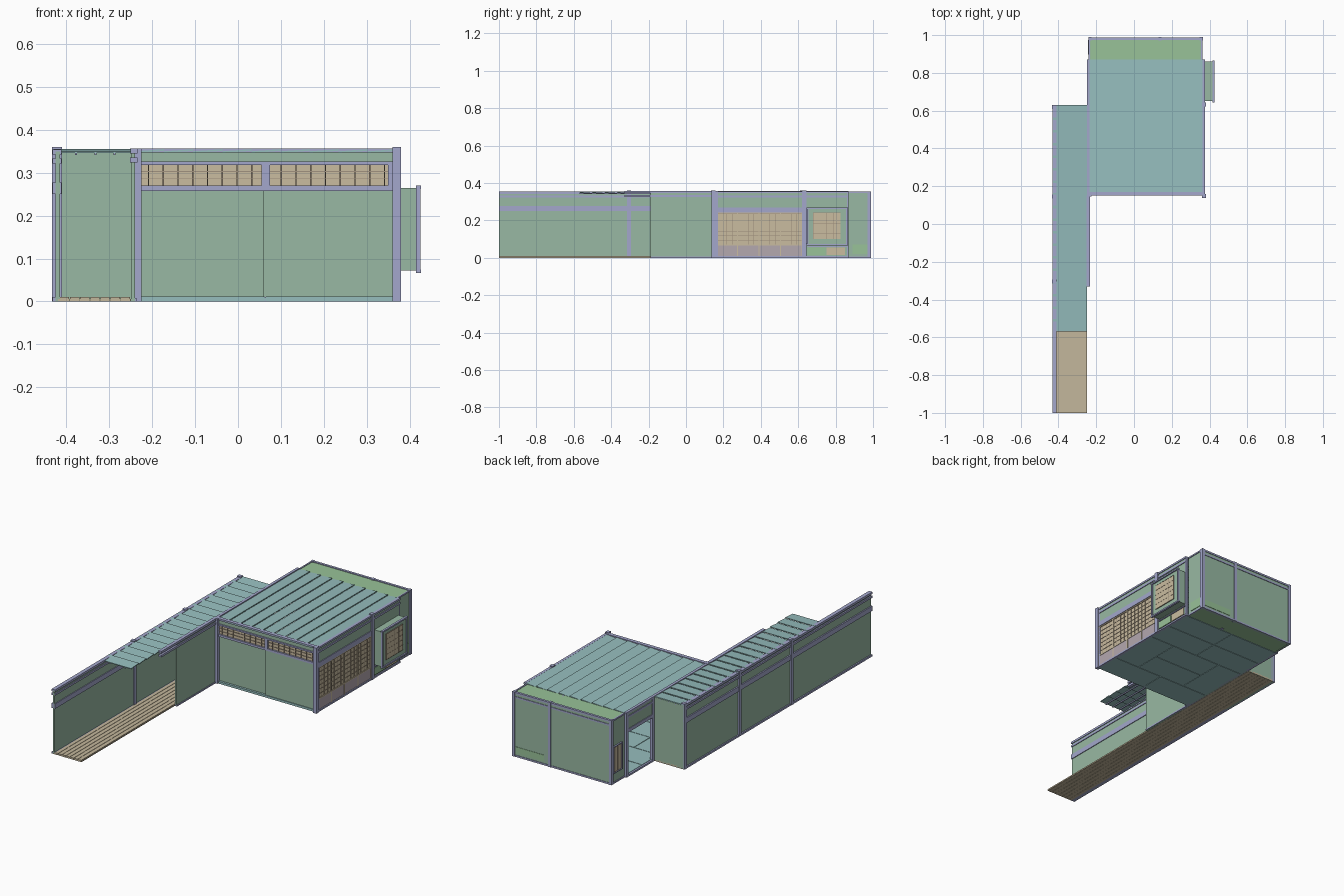
import bpy, bmesh

cube = bpy.data.objects.get("Cube")
if cube:
    bpy.data.objects.remove(cube, do_unlink=True)


def material(name, rgb):
    lin = [((c / 255 + 0.055) / 1.055) ** 2.4 for c in rgb] + [1]
    m = bpy.data.materials.new(name)
    m.use_nodes = True
    m.diffuse_color = lin
    m.node_tree.nodes["Principled BSDF"].inputs["Base Color"].default_value = lin
    return m


plaster = material("green plaster", (152, 185, 163))
leaf = material("leaf green", (152, 194, 152))
teal = material("teal boards", (150, 190, 190))
trim = material("lavender timber", (163, 167, 204))
paper = material("beige paper", (202, 188, 160))
plank = material("floor plank", (196, 183, 156))
mauve = material("mauve panel", (180, 168, 175))
lattice = material("lattice wood", (160, 145, 126))


def part(name, mat, boxes, tilt=None, rise=0.005):
    """One object from (x0, x1, y0, y1, z0, z1) boxes; tilt lifts the far edge along an axis."""
    bm = bmesh.new()
    for b in boxes:
        lo, hi = b[0::2], b[1::2]
        for v in bmesh.ops.create_cube(bm, size=1)["verts"]:
            far = [c > 0 for c in v.co]
            v.co = [hi[i] if far[i] else lo[i] for i in range(3)]
            if tilt is not None and far[tilt]:
                v.co.z += rise
    me = bpy.data.meshes.new(name)
    bm.to_mesh(me)
    bm.free()
    me.materials.append(mat)
    ob = bpy.data.objects.new(name, me)
    bpy.context.collection.objects.link(ob)
    return ob


def steps(a, b, n):
    """n + 1 even positions from a to b."""
    return [a + (b - a) * i / n for i in range(n + 1)]


def spans(a, b, n):
    s = steps(a, b, n)
    return list(zip(s, s[1:]))


# Main lines of the plan
L, R = -0.24, 0.37            # room sides
F, B, END = 0.15, 0.87, 0.985  # room front, room back, alcove back
OUT, IN = -0.42, -0.25         # corridor sides
C0, C1 = -1.0, 0.63            # corridor ends
H = 0.35                       # wall height
T = 0.005

# Corridor floor and ceiling
part("corridor_floor", plank,
     [(a, b - 0.002, C0, C1, 0, 0.01) for a, b in spans(OUT + T, IN, 7)])
part("corridor_floor_base", plank, [(OUT, IN, C0, C1, 0.001, 0.006)])
part("corridor_ceiling", teal,
     [(OUT - 0.01, IN, a, b, H - 0.004, H) for a, b in spans(-0.57, C1, 18)], tilt=1)
part("corridor_ceiling_battens", trim,
     [(x, x + T, -0.57, C1, H - 0.009, H - 0.003) for x in steps(OUT + 0.04, IN - 0.04, 2)])

# Corridor outer wall with posts and rails on both faces
part("corridor_outer_wall", plaster, [(OUT - T, OUT + T, C0, C1, 0, H)])
part("corridor_end_wall", plaster, [(OUT, IN, C1 - T, C1, 0, H)])
part("corridor_posts", trim,
     [(OUT - 0.013, OUT + 0.01, y - 0.01, y + 0.01, 0, 0.36) for y in (-0.305, 0.145, C1 - 0.01)])
part("corridor_rails", trim,
     [(OUT - 0.012, OUT + 0.009, C0, C1, z0, z1)
      for z0, z1 in ((0, 0.01), (0.25, 0.277), (0.322, 0.333), (0.342, 0.354))])

# Short wall between corridor and garden, with its rails
part("corridor_inner_wall", plaster, [(IN, L, -0.19, F, 0, H - T)])
part("corridor_inner_rails", trim,
     [(IN - 0.002, L + 0.006, -0.33, F, z, z + 0.012) for z in (0.324, H - T)])
part("corridor_inner_sill", trim, [(IN, L + 0.003, -0.19, F, 0, 0.008)])

# Room floor: ten mats on a four by five grid
ux, uy = (R - L) / 4, (B - F) / 5
mats = [(i, j, 2, 1) for i in (0, 2) for j in (0, 3, 4)]
mats += [(0, 1, 1, 2), (3, 1, 1, 2), (1, 1, 2, 1), (1, 2, 2, 1)]
part("floor_mats", teal,
     [(L + i * ux, L + (i + w) * ux - 0.003, F + j * uy, F + (j + d) * uy - 0.003, 0, 0.012)
      for i, j, w, d in mats])
part("floor_base", teal, [(L, R, F, B, 0.002, 0.008)])

# Room ceiling: lapped boards over cross battens
part("room_ceiling", teal,
     [(a, b, F, B, H - 0.004, H) for a, b in spans(L, R, 9)], tilt=0)
part("room_ceiling_battens", trim,
     [(L, R, y, y + T, H - 0.009, H - 0.003) for y in steps(F + 0.08, B - 0.08, 6)])

# Front wall: two sliding panels, transom screens, plaster strip
mid = 0.065
part("front_sliding_panels", plaster,
     [(L, mid + 0.006, F + 0.012, F + 0.018, 0.01, 0.26),
      (mid - 0.006, R, F + 0.004, F + 0.01, 0.01, 0.26)])
part("front_upper_wall", plaster, [(L, R, F + 0.008, F + 0.014, 0.32, H)])
part("front_rails", trim,
     [(L, R, F, F + 0.02, z0, z1)
      for z0, z1 in ((0, 0.01), (0.258, 0.27), (0.318, 0.326), (H - 0.003, 0.357))])
part("front_posts", trim,
     [(IN, L + 0.015, F - T, F + 0.02, 0, 0.356), (R - 0.006, R + T, F, F + 0.02, 0, 0.356),
      (R - 0.02, R, F, F + 0.02, 0.265, 0.32),
      (mid - 0.01, mid + 0.01, F, F + 0.02, 0.265, 0.32)])
part("transom_paper", paper, [(L, R, F + 0.009, F + 0.013, 0.268, 0.32)])
part("transom_lattice", lattice,
     [(x, x + 0.003, F + T, F + 0.016, 0.268, 0.32) for x in steps(L + 0.03, R - 0.03, 16)]
     + [(L, R, F + 0.006, F + 0.015, z, z + 0.0015) for z in (0.285, 0.302)])

# Right wall: four paper screens with mauve lower panels
S0, S1 = F + 0.01, 0.62
part("right_upper_wall", plaster, [(R - 0.002, R + 0.003, F, B, 0.26, H)])
part("screen_paper", paper, [(R - 0.002, R + 0.001, S0, S1, 0.068, 0.245)])
part("screen_lower_panels", mauve, [(R - 0.003, R + 0.003, S0, S1, 0.01, 0.068)])
part("screen_lattice", lattice,
     [(R - 0.003, R + 0.003, y, y + 0.002, 0.068, 0.245) for y in steps(S0, S1, 16)]
     + [(R - 0.003, R + 0.003, S0, S1, z, z + 0.0012) for z in steps(0.07, 0.235, 7)])
part("screen_frames", paper,
     [(R - 0.003, R + T, y - 0.003, y + 0.004, 0.008, 0.245) for y in steps(S0, S1, 4)]
     + [(R - 0.003, R + T, S0, S1, z, z + 0.006) for z in (0.066, 0.236)])
part("right_rails", trim,
     [(R - 0.008, R + 0.007, F, B, z0, z1)
      for z0, z1 in ((0, 0.009), (0.322, 0.333), (H - T, 0.355))]
     + [(R - 0.008, R + 0.007, F, C1, 0.243, 0.27)])
part("right_posts", trim,
     [(R - 0.01, R + 0.01, y - 0.011, y + 0.011, 0, 0.36) for y in (F - 0.002, C1 + 0.002)]
     + [(R - 0.008, R + T, B - 0.008, B, 0, H)])

# Bay on the right wall
Y0, Y1, X1 = 0.65, 0.86, 0.42
part("bay_shell", plaster,
     [(R, X1, Y0, Y1, 0.072, 0.078), (R, X1, Y0, Y1, 0.258, 0.264),
      (R, X1, Y0, Y0 + T, 0.075, 0.262), (R, X1, Y1 - T, Y1, 0.075, 0.262)])
W0, W1 = 0.68, 0.825
part("bay_front", plaster,
     [(X1 - T, X1, Y0, W0, 0.075, 0.262), (X1 - T, X1, W1, Y1, 0.075, 0.262),
      (X1 - T, X1, W0, W1, 0.075, 0.1), (X1 - T, X1, W0, W1, 0.24, 0.262)])
part("bay_rails", trim,
     [(X1 - T, X1 + 0.007, Y0 - 0.006, Y1 + 0.006, z, z + 0.008) for z in (0.066, 0.262)]
     + [(X1 - T, X1 + T, y - 0.004, y + 0.004, 0.066, 0.27) for y in (Y0, Y1)])
part("bay_window", paper, [(X1 - T, X1 + 0.004, W0, W1, 0.1, 0.24)])
part("bay_lattice", lattice,
     [(X1, X1 + T, y, y + 0.0015, 0.1, 0.24) for y in steps(W0, W1, 4)]
     + [(X1, X1 + T, W0, W1, z, z + 0.0015) for z in steps(0.1, 0.24, 5)])
part("low_wall_under_bay", plaster, [(R - 0.003, R + 0.001, C1, B, 0, 0.075)])
part("low_door_green", leaf, [(R, R + T, Y0, 0.745, 0.015, 0.055)])
part("low_door_beige", paper, [(R, R + T, 0.75, Y1 - 0.01, 0.015, 0.055)])
part("low_door_rail", trim, [(R, R + 0.007, Y0, Y1, 0.058, 0.064)])

# Left wall: solid beside the corridor, open doorway behind it
part("left_wall", plaster,
     [(IN + 0.003, L, F, C1, 0, H), (IN + 0.003, L, C1, B, 0.26, H)])
part("left_posts", trim,
     [(IN, L + T, y - 0.008, y + 0.008, 0, 0.355) for y in (C1 + 0.008, B - 0.006)])
part("left_rails", trim,
     [(IN, L + T, F, B, z0, z1)
      for z0, z1 in ((0, 0.01), (0.243, 0.262), (0.322, 0.333), (H - T, 0.356))])

# Alcove
AL, AR = L + 0.004, R - 0.012
part("alcove_walls", plaster,
     [(AL, AR, END - 0.006, END, 0, H), (AL, AL + T, B, END, 0, H),
      (AR - T, AR, B, END, 0, H)])
part("alcove_floor", leaf, [(AL, AR, B, END, 0.002, 0.015)])
part("alcove_ceiling", leaf, [(AL, AR, B, END, H - 0.006, H)])
post = 0.137
part("alcove_posts", trim,
     [(x - 0.008, x + 0.008, END - 0.014, END + T, 0, 0.355) for x in (AL + 0.004, post, AR - 0.002)]
     + [(post - 0.008, post + 0.008, B, B + 0.016, 0, H)])
part("alcove_rails", trim,
     [(AL, AR, END - 0.01, END + 0.003, z0, z1)
      for z0, z1 in ((0, 0.009), (0.322, 0.331), (H - 0.006, 0.354))]
     + [(x - 0.004, x + 0.004, B, END, z, z + 0.008) for x in (AL, AR) for z in (0, H - T)])
part("alcove_low_window", leaf, [(post + 0.035, AR - 0.015, END, END + 0.002, 0.02, 0.055)])
part("alcove_low_cupboard", leaf, [(AR, AR + 0.003, 0.89, 0.97, 0.02, 0.07)])

# Small lattice window in the alcove's left wall
part("alcove_side_window", paper, [(AL - 0.004, AL, 0.9, 0.97, 0.06, 0.2)])
part("alcove_side_frame", trim,
     [(AL - 0.008, AL, y - 0.003, y + 0.003, 0.06, 0.2) for y in (0.9, 0.97)]
     + [(AL - 0.008, AL, 0.897, 0.973, z, z + T) for z in (0.057, 0.2)])
part("alcove_side_lattice", lattice,
     [(AL - 0.006, AL, y, y + 0.0015, 0.06, 0.2) for y in steps(0.915, 0.955, 2)])
